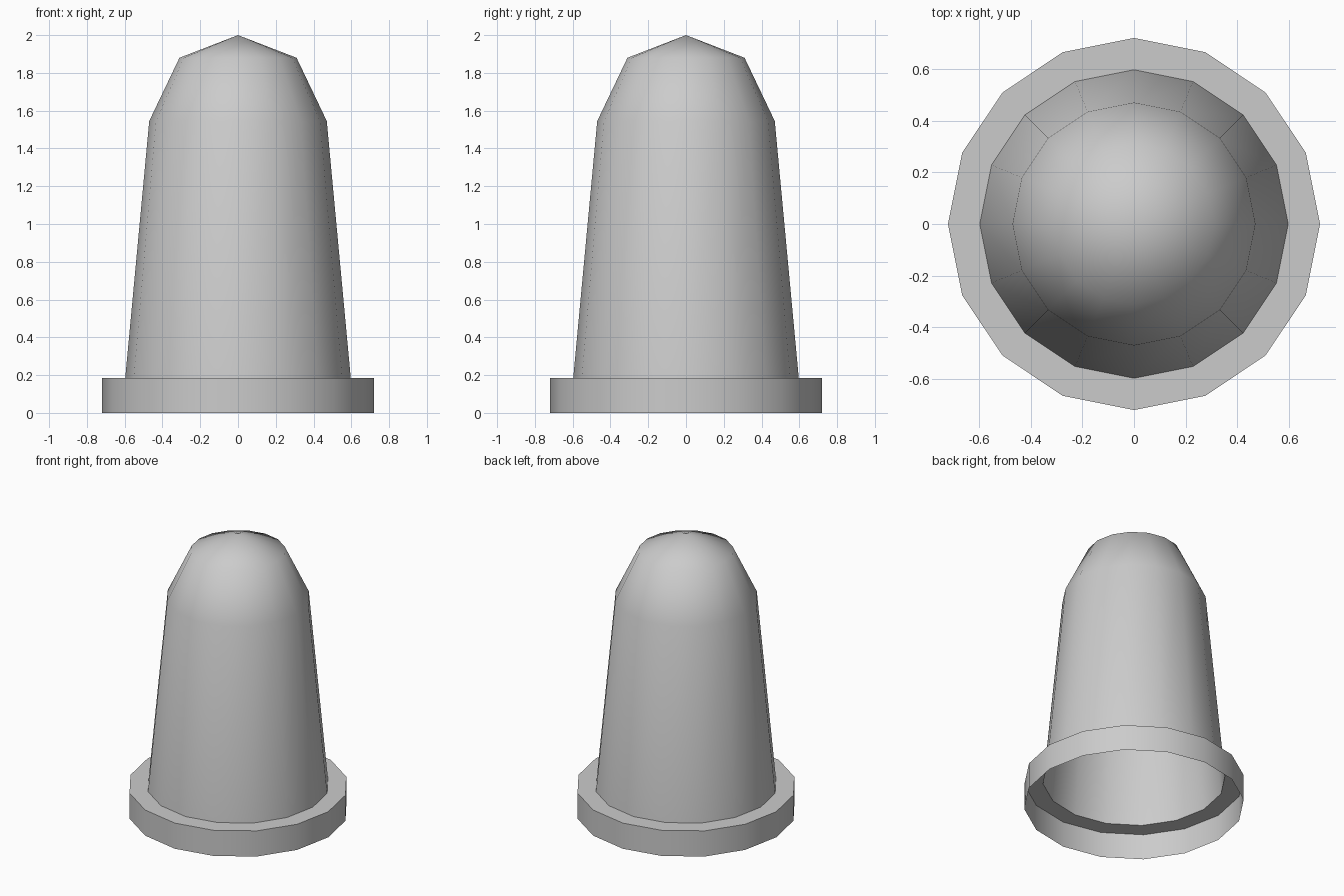
import bpy, bmesh
from math import cos, sin, pi, radians

if "Cube" in bpy.data.objects:
    bpy.data.objects.remove(bpy.data.objects["Cube"])

SIDES = 16
# Outer profile (radius, height) of the open-bottomed shell
PROFILE = [(0.72, 0), (0.72, 0.185), (0.597, 0.185), (0.47, 1.545), (0.31, 1.88)]
TOP = 2.0

bm = bmesh.new()
# Flange, ledge, tapered body and shoulder
rings = [[bm.verts.new((r * cos(2 * pi * i / SIDES), r * sin(2 * pi * i / SIDES), z))
          for i in range(SIDES)] for r, z in PROFILE]
tip = bm.verts.new((0, 0, TOP))
for low, high in zip(rings, rings[1:]):
    for i in range(SIDES):
        j = (i + 1) % SIDES
        bm.faces.new((low[i], low[j], high[j], high[i]))
# Shallow cone cap
for i in range(SIDES):
    bm.faces.new((rings[-1][i], rings[-1][(i + 1) % SIDES], tip))

mesh = bpy.data.meshes.new("flanged_cap")
bm.to_mesh(mesh)
bm.free()
cap = bpy.data.objects.new("flanged_cap", mesh)
bpy.context.collection.objects.link(cap)

# Smooth dome, crisp flange edges
bpy.context.view_layer.objects.active = cap
cap.select_set(True)
bpy.ops.object.shade_smooth_by_angle(angle=radians(60))
